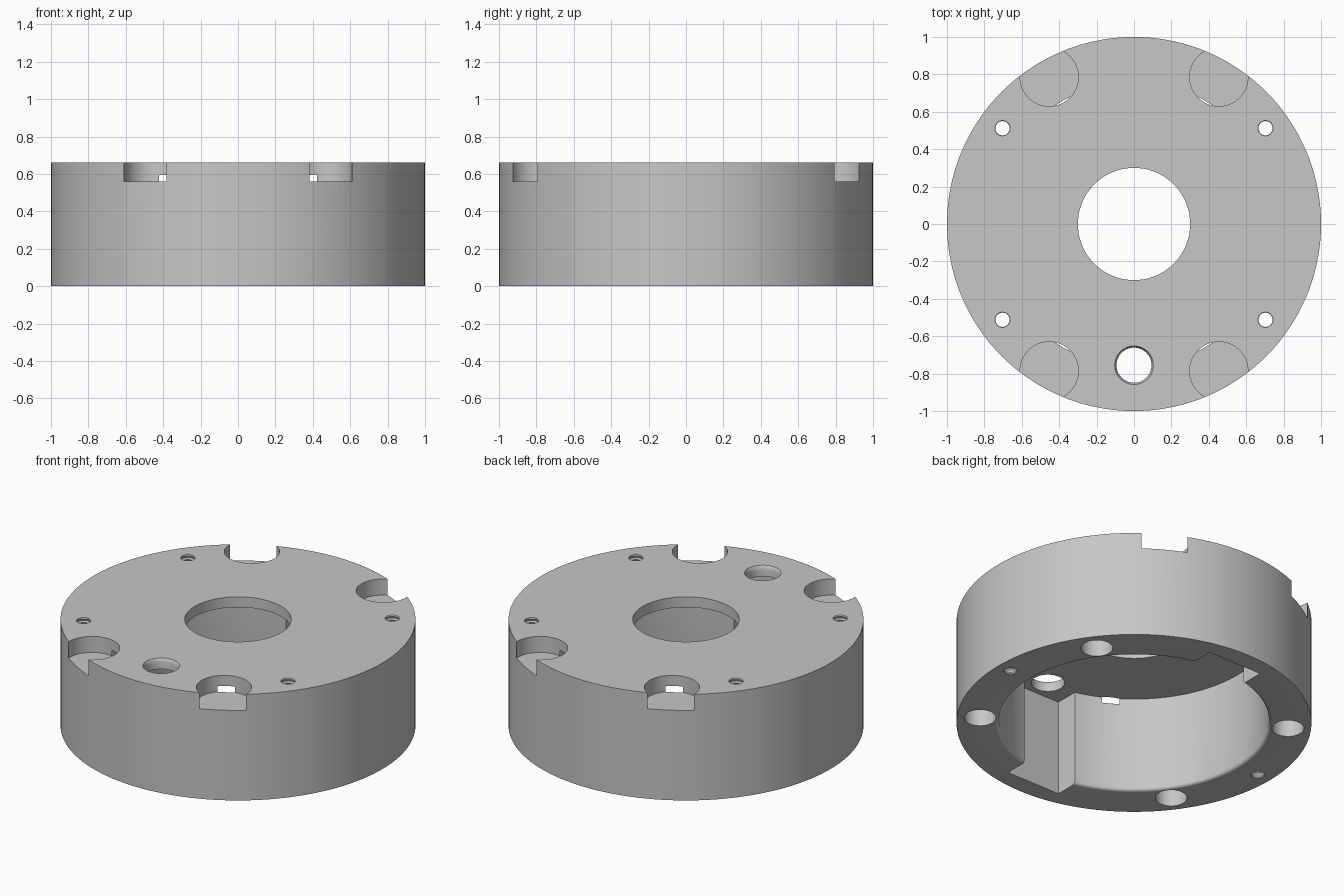
import bpy, bmesh, math
from mathutils import Matrix, Vector

cube = bpy.data.objects.get("Cube")
if cube:
    bpy.data.objects.remove(cube, do_unlink=True)

TOP = 0.66        # overall height
CEILING = 0.595   # underside of the top plate
CAVITY = 0.761    # cavity radius
PI = math.pi

metal = bpy.data.materials.new("plain grey")
grey = (0.57, 0.57, 0.57, 1)
metal.diffuse_color = grey
metal.use_nodes = True
metal.node_tree.nodes["Principled BSDF"].inputs["Base Color"].default_value = grey


def make_object(name, bm):
    bmesh.ops.remove_doubles(bm, verts=bm.verts, dist=0.00001)
    bmesh.ops.recalc_face_normals(bm, faces=bm.faces)
    mesh = bpy.data.meshes.new(name)
    bm.to_mesh(mesh)
    bm.free()
    mesh.materials.append(metal)
    obj = bpy.data.objects.new(name, mesh)
    bpy.context.collection.objects.link(obj)
    return obj


def lathe(name, profile, segments, x=0, y=0):
    """Revolve a closed (radius, height) outline about a vertical axis."""
    bm = bmesh.new()
    verts = [bm.verts.new((r, 0, z)) for r, z in profile]
    edges = [bm.edges.new((a, b)) for a, b in zip(verts, verts[1:] + verts[:1])
             if a.co.x + b.co.x > 0]
    bmesh.ops.spin(bm, geom=verts + edges, cent=(0, 0, 0), axis=(0, 0, 1),
                   angle=2 * PI, steps=segments, use_merge=True)
    bmesh.ops.translate(bm, verts=bm.verts, vec=(x, y, 0))
    return make_object(name, bm)


def box(name, low, high):
    bm = bmesh.new()
    bmesh.ops.create_cube(bm, size=1)
    low, high = Vector(low), Vector(high)
    size = high - low
    bmesh.ops.transform(bm, verts=bm.verts,
                        matrix=Matrix.Translation((low + high) / 2) @ Matrix.Diagonal((*size, 1)))
    return make_object(name, bm)


def thread(radius, low, high, turns):
    """Zigzag outline that stands for a screw thread."""
    step = (high - low) / (2 * turns)
    return [(radius + (0.005 if i % 2 else 0), low + i * step) for i in range(2 * turns + 1)]


# Round housing, open at the bottom, with a rounded inner rim
fillet = 0.02
rim = [(CAVITY + fillet - fillet * math.cos(a), fillet - fillet * math.sin(a))
       for a in (i * PI / 10 for i in range(6))]
housing = lathe("housing", [(1, 0), (1, TOP), (0.3, TOP), (0.3, CEILING), (CAVITY, CEILING)] + rim, 144)

cutters = []
for side in (-1, 1):
    # Straight slots in the cavity wall, front and back
    ys = sorted((side * 0.6, side * 0.883))
    cutters.append(box("slot_cutter", (-0.185, ys[0], -0.1), (0.185, ys[1], CEILING)))

    # Blind threaded holes in the bottom rim
    cutters.append(lathe("rim_hole_cutter",
                         [(0, -0.02)] + thread(0.036, -0.02, 0.22, 10) + [(0, 0.25)],
                         24, side * 0.91, 0))

    for end in (-1, 1):
        # Round pockets that break out through the edge
        cutters.append(lathe("pocket_cutter", [(0, 0.56), (0.156, 0.56), (0.156, 0.8), (0, 0.8)], 64,
                             side * 0.907 * math.cos(PI / 3), end * 0.907 * math.sin(PI / 3)))
        # Threaded top holes, wider from below
        cutters.append(lathe("screw_hole_cutter",
                             [(0, -0.1), (0.09, -0.1), (0.09, 0.42)]
                             + thread(0.038, 0.42, 0.7, 12) + [(0, 0.7)],
                             32, side * 0.703, end * 0.512))

# Cable hole with a softened upper edge
cutters.append(lathe("cable_hole_cutter",
                     [(0, 0.5), (0.094, 0.5), (0.094, 0.637), (0.097, 0.65), (0.104, 0.661),
                      (0.104, 0.75), (0, 0.75)], 48, 0, -0.755))

bpy.context.view_layer.objects.active = housing
for cutter in cutters:
    cutter.hide_render = True
    cut = housing.modifiers.new("cut", "BOOLEAN")
    cut.operation = "DIFFERENCE"
    cut.solver = "EXACT"
    cut.object = cutter
    bpy.ops.object.modifier_apply(modifier=cut.name)
    bpy.data.objects.remove(cutter, do_unlink=True)

# Smooth round walls, sharp edges
bpy.ops.object.select_all(action="DESELECT")
housing.select_set(True)
bpy.ops.object.shade_smooth_by_angle(angle=math.radians(30))
